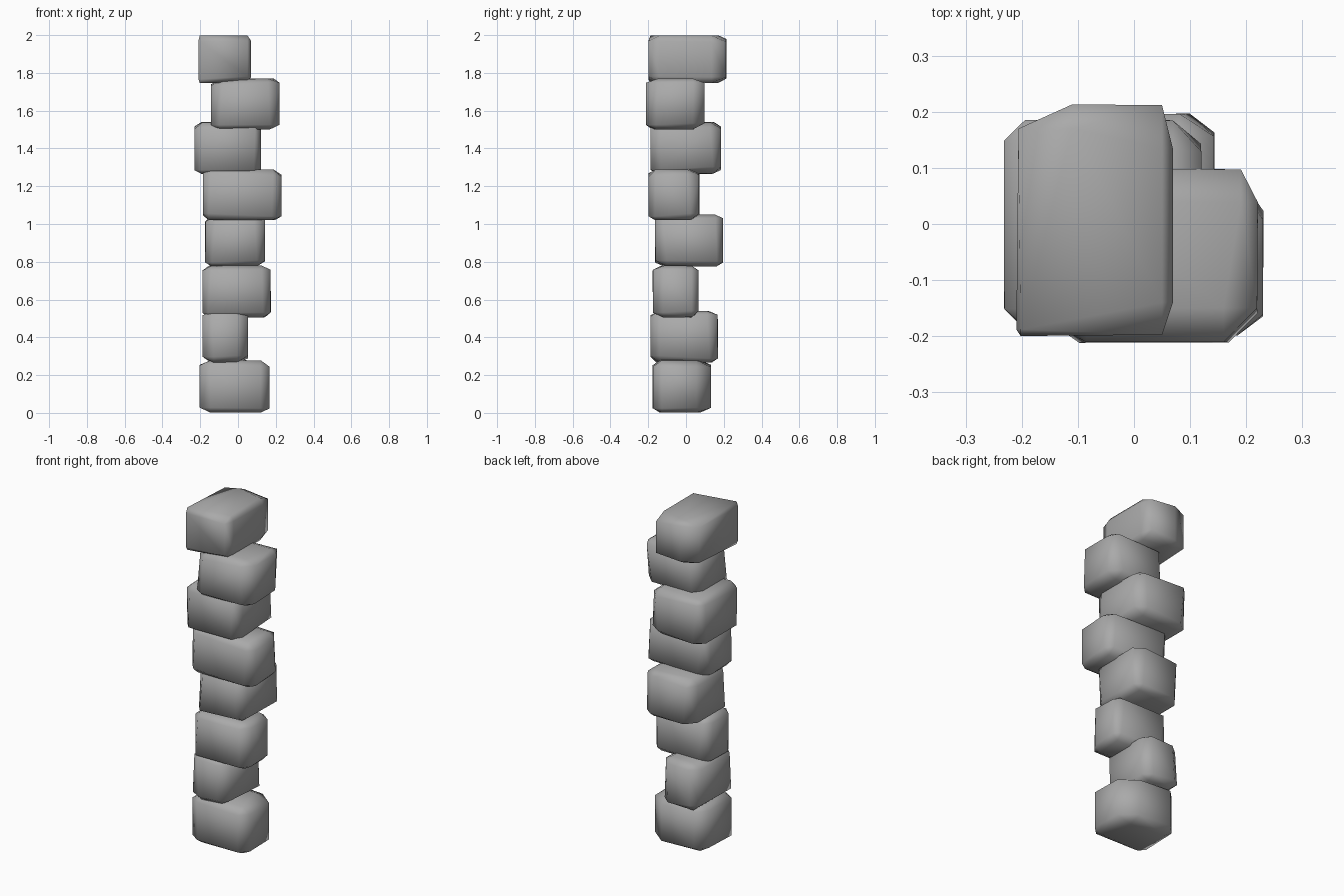
import bpy, bmesh, random
from itertools import product
from mathutils import Vector

if "Cube" in bpy.data.objects:
    bpy.data.objects.remove(bpy.data.objects["Cube"])

random.seed(4)

# x min/max, y min/max, z min/max of each stone, bottom to top
STONES = [
    (-0.205, 0.17, -0.178, 0.135, 0.00, 0.28),
    (-0.19, 0.055, -0.19, 0.17, 0.265, 0.54),
    (-0.19, 0.175, -0.178, 0.068, 0.505, 0.78),
    (-0.175, 0.145, -0.165, 0.198, 0.775, 1.05),
    (-0.187, 0.232, -0.20, 0.072, 1.02, 1.29),
    (-0.233, 0.122, -0.19, 0.187, 1.265, 1.54),
    (-0.145, 0.222, -0.213, 0.10, 1.50, 1.77),
    (-0.21, 0.07, -0.20, 0.215, 1.745, 2.00),
]
# Special corner cuts (x, y), keyed by (x side, y side)
SPECIAL = {
    0: {(0, 0): (0.06, 0.04), (0, 1): (0.06, 0.06),
        (1, 0): (0.05, 0.05), (1, 1): (0.10, 0.08)},
    7: {(0, 0): (0.008, 0.012), (0, 1): (0.10, 0.045),
        (1, 0): (0.02, 0.06), (1, 1): (0.02, 0.08)},
}

# Dark grey stone
grey = bpy.data.materials.new("stone_grey")
grey.diffuse_color = (0.4, 0.4, 0.4, 1)
grey.use_nodes = True
grey.node_tree.nodes["Principled BSDF"].inputs["Base Color"].default_value = grey.diffuse_color


def stone(name, b, cuts=None):
    """Worn block: hull of a box whose corners are each cut by uneven amounts."""
    bm = bmesh.new()
    for side in product((0, 1), repeat=3):
        corner = Vector(b[2 * a + side[a]] for a in range(3))
        cut = [random.uniform(0.03, 0.065), random.uniform(0.03, 0.065),
               random.uniform(0.02, 0.04)]
        if cuts:
            cut[:2] = cuts[side[:2]]
        # one point on each of the three faces meeting at this corner
        for keep in range(3):
            p = corner.copy()
            for a in range(3):
                k = 0.04 if a == keep else 1.0
                p[a] += cut[a] * k * (-1 if side[a] else 1)
            bm.verts.new(p)
    bmesh.ops.convex_hull(bm, input=bm.verts)
    loose = [v for v in bm.verts if not v.link_faces]
    bmesh.ops.delete(bm, geom=loose, context='VERTS')
    bmesh.ops.recalc_face_normals(bm, faces=bm.faces)
    for f in bm.faces:
        f.smooth = True
    me = bpy.data.meshes.new(name)
    bm.to_mesh(me)
    bm.free()
    me.materials.append(grey)
    ob = bpy.data.objects.new(name, me)
    bpy.context.collection.objects.link(ob)
    return ob


# Stacked column of stones
for i, b in enumerate(STONES):
    stone(f"stone_block_{i + 1}", b, SPECIAL.get(i))
